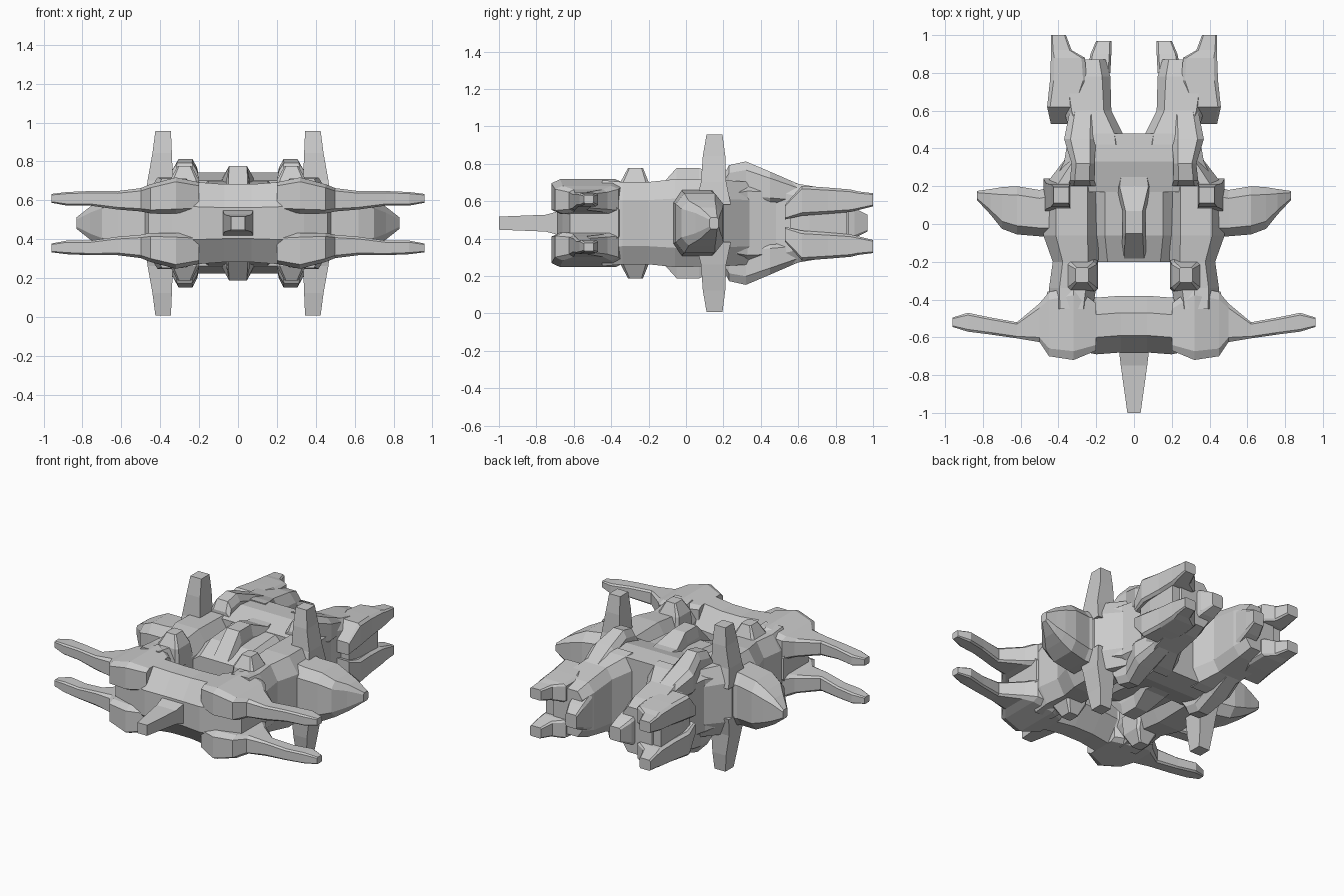
import bpy, bmesh

MID = 0.483  # height of the horizontal symmetry plane


def loft(name, axis, secs, cut=0.25, mx=False, mz=False):
    """Loft chamfered rectangles (t, a0, a1, b0, b1) along an axis;
    z is measured from the symmetry plane. mx / mz add mirrored copies."""
    bm = bmesh.new()
    for sx in ((1, -1) if mx else (1,)):
        for sz in ((1, -1) if mz else (1,)):
            rings = []
            for t, a0, a1, b0, b1 in secs:
                ca, cb = (a1 - a0) * cut, (b1 - b0) * cut
                pts = [(a0 + ca, b0), (a1 - ca, b0), (a1, b0 + cb), (a1, b1 - cb),
                       (a1 - ca, b1), (a0 + ca, b1), (a0, b1 - cb), (a0, b0 + cb)]
                if cut == 0:
                    pts = [(a0, b0), (a1, b0), (a1, b1), (a0, b1)]
                ring = []
                for a, b in pts:
                    x, y, z = {'x': (t, a, b), 'y': (a, t, b), 'z': (a, b, t)}[axis]
                    ring.append(bm.verts.new((x * sx, y, z * sz + MID)))
                rings.append(ring)
            n = len(rings[0])
            for r, s in zip(rings, rings[1:]):
                for i in range(n):
                    j = (i + 1) % n
                    bm.faces.new((r[i], r[j], s[j], s[i]))
            bm.faces.new(rings[0][::-1])
            bm.faces.new(rings[-1])
    bmesh.ops.recalc_face_normals(bm, faces=bm.faces)
    me = bpy.data.meshes.new(name)
    bm.to_mesh(me)
    bm.free()
    ob = bpy.data.objects.new(name, me)
    bpy.context.collection.objects.link(ob)
    return ob


# Front crossbar, nose spike
loft("front_crossbar", 'x', [(-.46, -.62, -.36, -.17, .17), (-.34, -.66, -.31, -.22, .22),
     (-.2, -.69, -.39, -.21, .21), (-.07, -.68, -.38, -.2, .2), (.07, -.68, -.38, -.2, .2),
     (.2, -.69, -.39, -.21, .21), (.34, -.66, -.31, -.22, .22),
     (.46, -.62, -.36, -.17, .17)], .3)
loft("nose_spike", 'y', [(-1, -.035, .035, -.035, .035), (-.75, -.07, .07, -.045, .045),
                         (-.62, -.085, .085, -.08, .08)], 0)

# Paired swept arms above and below the crossbar
loft("front_arm", 'x', [(.2, -.67, -.42, .06, .21), (.32, -.72, -.33, .05, .235),
     (.45, -.70, -.36, .05, .2), (.5, -.625, -.42, .06, .18), (.62, -.605, -.52, .07, .165),
     (.76, -.585, -.495, .09, .165), (.88, -.57, -.47, .09, .16),
     (.96, -.545, -.495, .105, .15)], .12, True, True)

# Side beams joining crossbar to core
loft("side_beam", 'y', [(-.45, .22, .44, -.23, .23), (-.34, .2, .45, -.22, .22),
     (-.2, .19, .43, -.22, .22), (-.06, .18, .48, -.235, .235), (.2, .18, .475, -.23, .23),
     (.35, .14, .36, -.22, .22)], .22, True)
loft("beam_stud", 'z', [(.1, .19, .37, -.36, -.17), (.22, .2, .35, -.35, -.2),
     (.295, .24, .31, -.31, -.23)], .1, True, True)

# Central core
loft("central_core", 'y', [(-.2, -.2, .2, -.14, .14), (-.06, -.22, .22, -.2, .2),
     (.2, -.22, .22, -.22, .22), (.35, -.3, .3, -.24, .24)], .15)
loft("core_column", 'y', [(-.19, -.07, .07, -.14, .14), (-.05, -.06, .06, -.295, .295),
     (.07, -.06, .06, -.295, .295), (.2, -.1, .1, -.24, .24), (.35, -.07, .07, -.24, .24)], .12)

# Side pods
loft("side_pod", 'x', [(.42, -.07, .2, -.18, .18), (.5, -.065, .18, -.17, .17),
     (.62, -.055, .2, -.16, .16), (.70, -.025, .195, -.12, .12),
     (.76, .05, .185, -.085, .085), (.83, .125, .175, -.03, .03)], .18, True)

# Tall vertical fins above and below
loft("vertical_fin", 'z', [(.1, .31, .48, .05, .24), (.22, .335, .465, .08, .215),
     (.36, .34, .44, .09, .21), (.475, .345, .425, .11, .195)], 0, True, True)

# Rear hull with shoulder humps
loft("rear_hull", 'y', [(.17, -.45, .45, -.22, .22), (.33, -.37, .37, -.26, .26),
     (.48, -.345, .345, -.25, .25)], .17)
loft("shoulder_hump", 'y', [(.2, .2, .35, .1, .25), (.23, .21, .34, .1, .31),
     (.32, .21, .33, .1, .33), (.45, .2, .37, .1, .275), (.6, .2, .34, .1, .21)], .2, True, True)

# Rear prongs, webs, outer boosters and inner tips
loft("rear_prong", 'y', [(.42, .05, .34, -.26, .26), (.48, .06, .34, -.25, .25),
     (.6, .12, .37, -.21, .21), (.78, .125, .4, -.18, .18), (.87, .15, .36, -.15, .15)],
     .16, True)
loft("booster_web", 'y', [(.56, .3, .42, -.08, .08), (.66, .28, .43, -.14, .14),
     (.86, .26, .42, -.12, .12)], .1, True)
loft("outer_booster", 'y', [(.53, .34, .44, .02, .1), (.62, .3, .46, .04, .2),
     (.76, .25, .445, .05, .19), (.88, .26, .44, .06, .18), (.92, .33, .44, .07, .17),
     (1, .36, .44, .09, .16)], .1, True, True)
loft("inner_tip", 'y', [(.8, .125, .25, -.12, .12), (.9, .12, .23, -.08, .08),
     (.97, .12, .2, -.045, .045)], .1, True)
